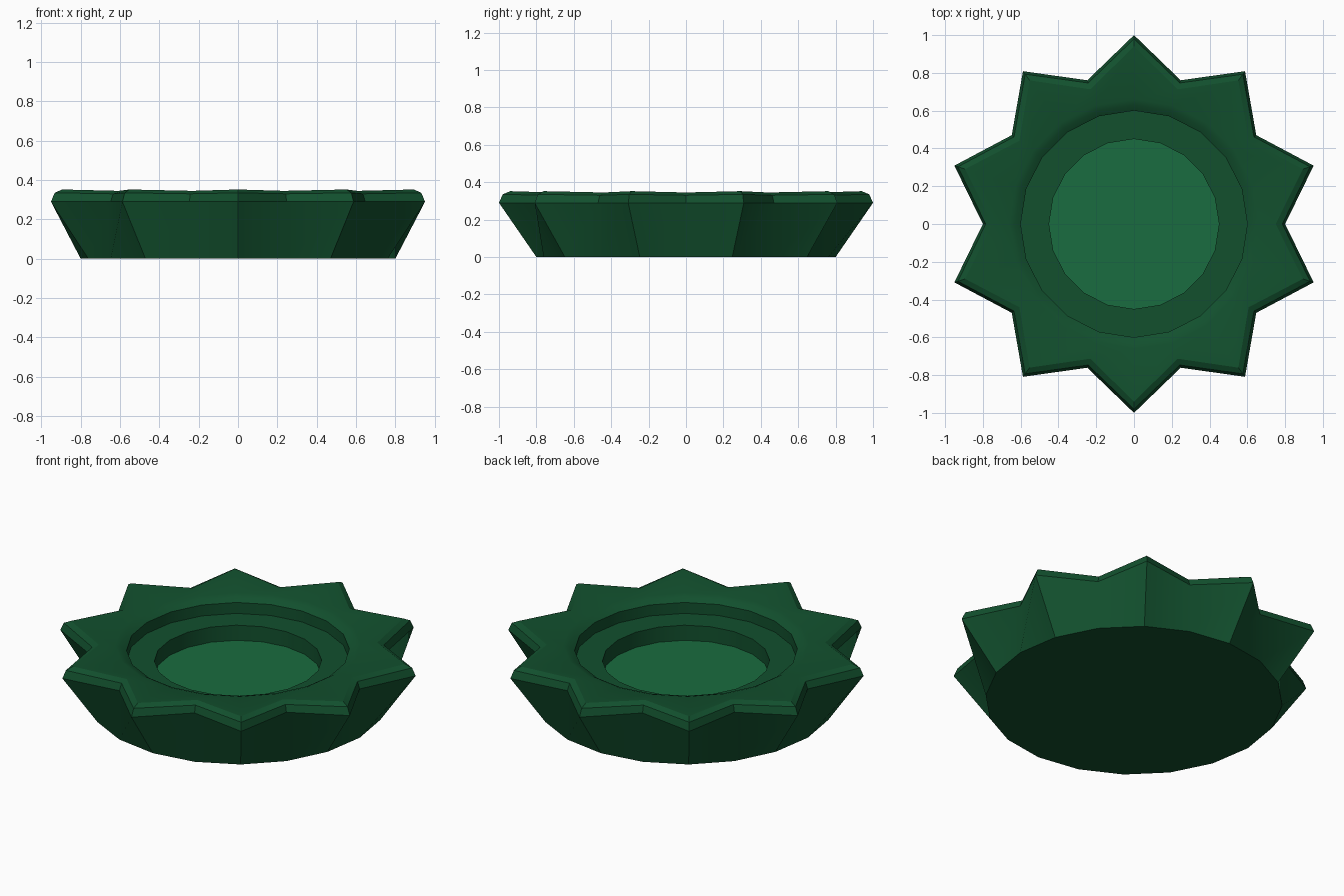
import bpy, bmesh, math

if "Cube" in bpy.data.objects:
    bpy.data.objects.remove(bpy.data.objects["Cube"])

N = 20  # ten star tips alternating with ten valleys


def material(name, rgb):
    m = bpy.data.materials.new(name)
    m.diffuse_color = (*rgb, 1)
    m.use_nodes = True
    m.node_tree.nodes["Principled BSDF"].inputs["Base Color"].default_value = m.diffuse_color
    return m


def ring(bm, r_valley, z_valley, r_tip=None, z_tip=None):
    """One loop of N vertices; odd ones are the star tips."""
    r_tip = r_valley if r_tip is None else r_tip
    z_tip = z_valley if z_tip is None else z_tip
    verts = []
    for i in range(N):
        a = 2 * math.pi * i / N
        r, z = (r_tip, z_tip) if i % 2 else (r_valley, z_valley)
        verts.append(bm.verts.new((r * math.cos(a), r * math.sin(a), z)))
    return verts


def finish(bm, name, mat):
    me = bpy.data.meshes.new(name)
    bm.normal_update()
    bm.to_mesh(me)
    bm.free()
    ob = bpy.data.objects.new(name, me)
    bpy.context.collection.objects.link(ob)
    me.materials.append(mat)
    bpy.ops.object.select_all(action='DESELECT')
    ob.select_set(True)
    bpy.context.view_layer.objects.active = ob
    bpy.ops.object.shade_smooth_by_angle(angle=math.radians(30))
    return ob


dark = material("dark_green", (0.006, 0.08, 0.027))
light = material("light_green", (0.01, 0.15, 0.05))

# Star-shaped bowl: rounded base, flared star rim, stepped recess
bm = bmesh.new()
profile = [
    (0.80, 0.00),                 # round foot
    (0.80, 0.29, 1.00, 0.29),     # widest star outline
    (0.785, 0.33, 0.98, 0.335),   # rounded rim
    (0.75, 0.345, 0.94, 0.352),   # top of rim
    (0.66, 0.338),                # inner lip
    (0.63, 0.328),
    (0.60, 0.31),
    (0.60, 0.245),                # upper step
    (0.45, 0.245),
    (0.45, 0.155),                # lower step
]
rings = [ring(bm, *p) for p in profile]
for a, b in zip(rings, rings[1:]):
    for i in range(N):
        j = (i + 1) % N
        bm.faces.new((a[i], a[j], b[j], b[i]))
bm.faces.new(rings[0][::-1])
finish(bm, "star_bowl", dark)

# Lighter disc closing the recess
bm = bmesh.new()
bm.faces.new(ring(bm, 0.45, 0.155))
finish(bm, "recess_floor", light)
